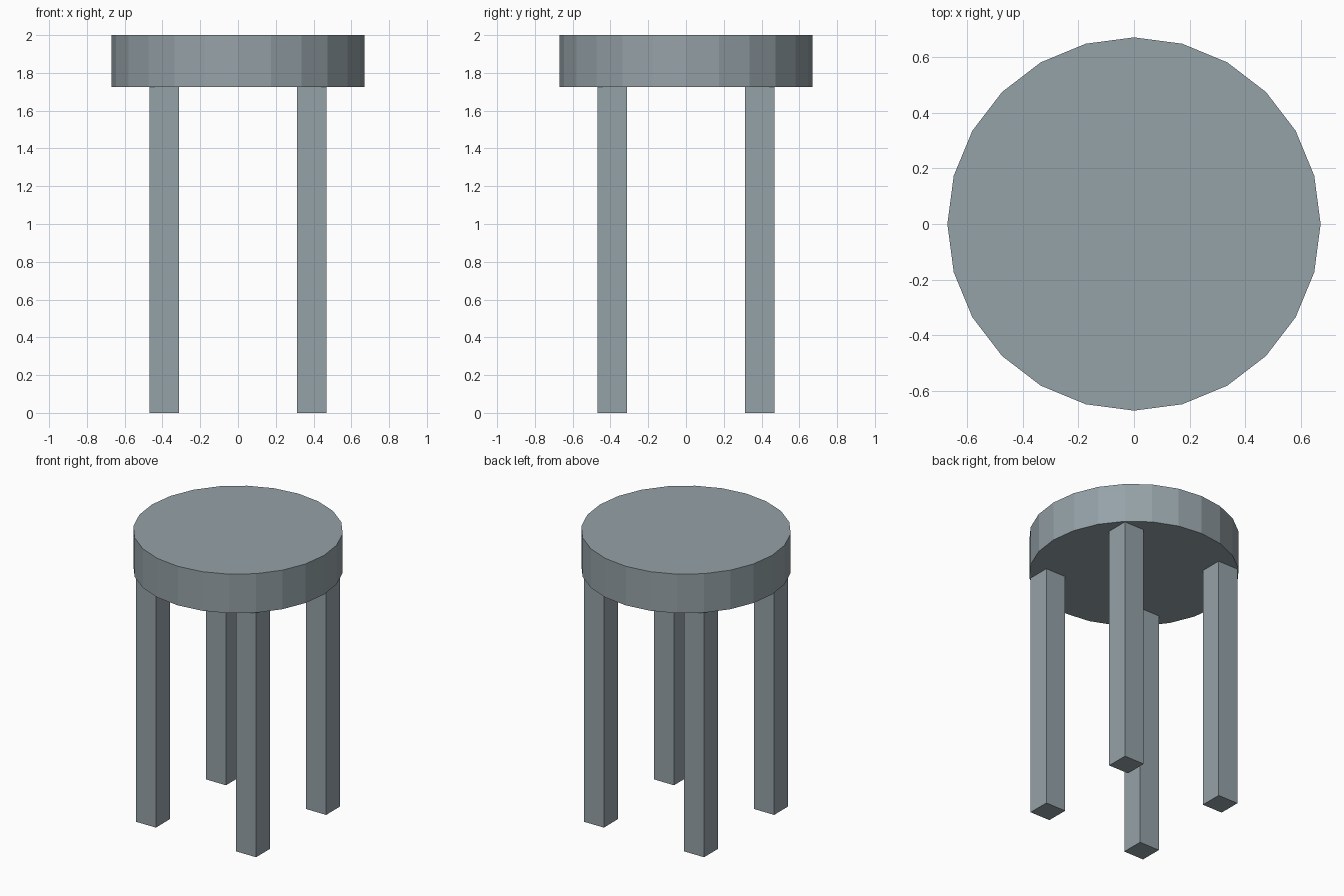
import bpy

cube = bpy.data.objects.get("Cube")
if cube:
    bpy.data.objects.remove(cube, do_unlink=True)

HEIGHT, SEAT_BOTTOM, SEAT_RADIUS = 2.0, 1.725, 0.67
LEG_OFFSET, LEG_WIDTH = 0.39, 0.156

# Single painted finish
paint = bpy.data.materials.new("blue_grey")
paint.use_nodes = True
colour = (0.30, 0.36, 0.39, 1)
paint.diffuse_color = colour
paint.node_tree.nodes["Principled BSDF"].inputs["Base Color"].default_value = colour


def finish(name):
    obj = bpy.context.object
    obj.name = name
    obj.data.materials.append(paint)
    return obj


# Round, flat-sided seat
bpy.ops.mesh.primitive_cylinder_add(
    vertices=24, radius=SEAT_RADIUS, depth=HEIGHT - SEAT_BOTTOM,
    location=(0, 0, (HEIGHT + SEAT_BOTTOM) / 2))
finish("seat")

# Four square legs
for y_name, y in (("front", -1), ("back", 1)):
    for x_name, x in (("right", -1), ("left", 1)):
        bpy.ops.mesh.primitive_cube_add(
            size=1, location=(x * LEG_OFFSET, y * LEG_OFFSET, SEAT_BOTTOM / 2))
        leg = finish(f"{y_name}_{x_name}_leg")
        leg.scale = (LEG_WIDTH, LEG_WIDTH, SEAT_BOTTOM)
        bpy.ops.object.transform_apply(location=False, rotation=False, scale=True)
